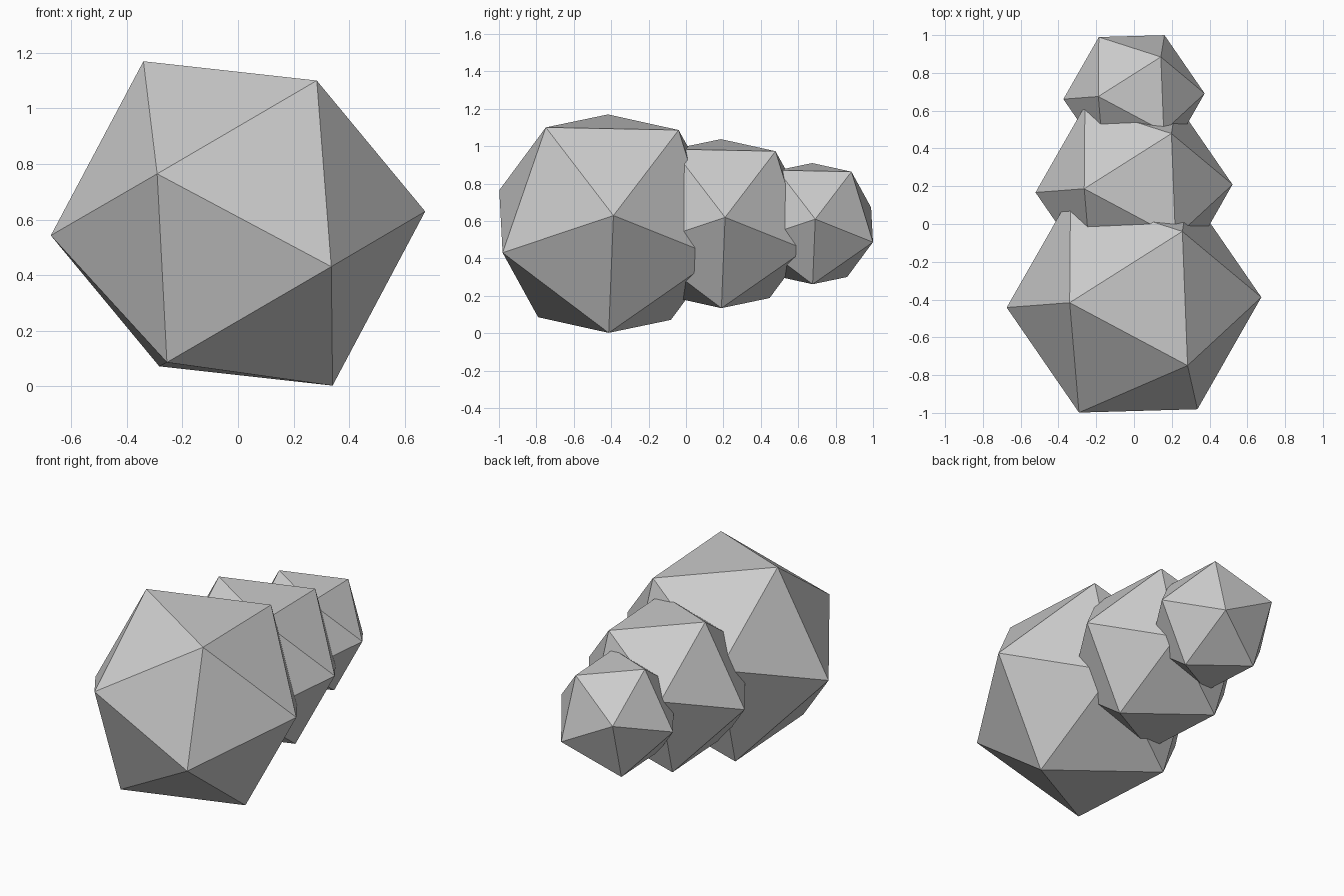
import bpy, bmesh
from mathutils import Matrix, Vector

if "Cube" in bpy.data.objects:
    bpy.data.objects.remove(bpy.data.objects["Cube"])

# Shared tilt: one icosahedron corner points sideways, a neighbouring one up and forward
axis_z = Vector((0.67, 0.027, 0.043)).normalized()
corner = Vector((0.28, -0.335, 0.515))
axis_x = (corner - corner.dot(axis_z) * axis_z).normalized()
axis_y = axis_z.cross(axis_x)
tilt = Matrix((axis_x, axis_y, axis_z)).transposed().to_4x4()


def faceted_ball(name, radius, y):
    bm = bmesh.new()
    bmesh.ops.create_icosphere(bm, subdivisions=1, radius=radius)
    bmesh.ops.transform(bm, matrix=tilt, verts=bm.verts)
    mesh = bpy.data.meshes.new(name)
    bm.to_mesh(mesh)
    bm.free()
    obj = bpy.data.objects.new(name, mesh)
    obj.location = (0, y, 0.586)
    bpy.context.collection.objects.link(obj)


# Three overlapping segments shrinking toward the back
for name, radius, y in (("large_segment", 0.676, -0.415),
                        ("middle_segment", 0.523, 0.188),
                        ("small_segment", 0.375, 0.676)):
    faceted_ball(name, radius, y)
